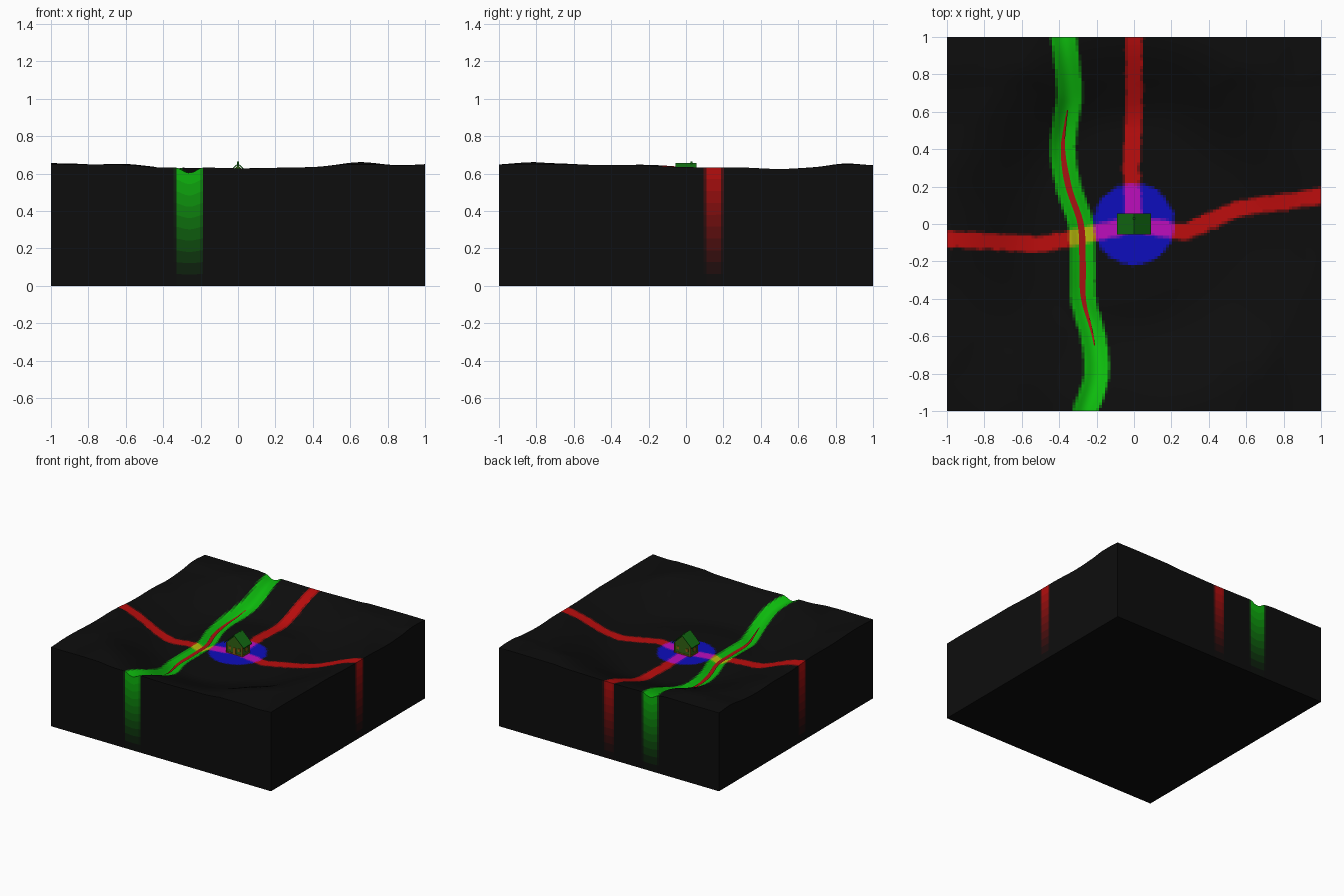
import bpy, bmesh, math
from mathutils import Vector, noise

if "Cube" in bpy.data.objects:
    bpy.data.objects.remove(bpy.data.objects["Cube"])

N = 128      # terrain cells per side
WALL = 10    # rows on the block sides
LEVELS = 5
PALETTE = {}


def mat(c):
    c = tuple(round(v, 3) for v in c)
    if c not in PALETTE:
        m = bpy.data.materials.new("paint")
        m.diffuse_color = (*c, 1)
        m.use_nodes = True
        m.node_tree.nodes["Principled BSDF"].inputs["Base Color"].default_value = m.diffuse_color
        PALETTE[c] = m
    return PALETTE[c]


def smooth(a, b, v):
    t = min(1, max(0, (v - a) / (b - a)))
    return t * t * (3 - 2 * t)


def curve(pts, v):
    # smooth interpolation through (position, value) pairs
    if v <= pts[0][0]:
        return pts[0][1]
    for i in range(len(pts) - 1):
        (a, p), (b, q) = pts[i], pts[i + 1]
        if v <= b:
            p0, q1 = pts[max(i - 1, 0)], pts[min(i + 2, len(pts) - 1)]
            m0, m1 = (q - p0[1]) / (b - p0[0]), (q1[1] - p) / (q1[0] - a)
            t, d = (v - a) / (b - a), b - a
            return ((2*t**3 - 3*t*t + 1) * p + (t**3 - 2*t*t + t) * d * m0
                    + (3*t*t - 2*t**3) * q + (t**3 - t*t) * d * m1)
    return pts[-1][1]


RIVER = [(-1, -.26), (-.85, -.21), (-.75, -.2), (-.6, -.22), (-.4, -.27), (-.2, -.275),
         (0, -.285), (.2, -.35), (.4, -.38), (.55, -.365), (.7, -.345), (1, -.375)]
RIM_X = [(-1, .66), (-.8, .65), (-.6, .652), (-.4, .635), (0, .633), (.4, .637), (.65, .66), (.85, .645), (1, .65)]
RIM_Y = [(-1, .65), (-.8, .66), (-.5, .648), (-.2, .647), (.1, .636), (.3, .634), (.5, .626), (.7, .636), (.85, .652), (1, .645)]
ROADS = [[(-1, -.08), (-.8, -.09), (-.5, -.11), (-.3, -.07), (0, 0)],
         [(0, 0), (.27, -.045), (.55, .08), (1, .15)],
         [(0, 0), (-.015, .3), (0, .6), (0, 1)]]


def river_dist(x, y):
    d = .02
    slope = (curve(RIVER, y + d) - curve(RIVER, y - d)) / (2 * d)
    return abs(x - curve(RIVER, y)) / math.sqrt(1 + slope * slope)


def road_dist(x, y):
    best = 9
    p = Vector((x, y))
    for road in ROADS:
        for a, b in zip(road, road[1:]):
            a, b = Vector(a), Vector(b)
            t = min(1, max(0, (p - a).dot(b - a) / (b - a).length_squared))
            best = min(best, (p - a - (b - a) * t).length)
    return best


def height(x, y):
    # flat basin rising to an uneven rim, with the river bed cut in
    r = math.hypot(x, y)
    s = smooth(.5, 1.05, r)
    rim = min(curve(RIM_X, x), curve(RIM_Y, y))
    bump = .012 * (noise.noise((x * 3, y * 3, 4)) - .3) * smooth(.35, .7, r) * (1 - .6 * s)
    return .492 + (rim - .492) * s + bump - .028 * (1 - smooth(.005, .075, river_dist(x, y)))


def paint(x, y, fade=1.0):
    # road in red, river in green, village ground in blue
    wob = .008 * noise.noise((x * 25, y * 25, 0))
    vals = (1 - smooth(.03, .058, road_dist(x, y) + wob),
            1 - smooth(.055, .08, river_dist(x, y)),
            1 - smooth(.205, .23, math.hypot(x, y) + wob))
    vals = [vals[0], vals[1], vals[2] * (1 - vals[1])]
    return mat([.004 + .5 * (round(v * LEVELS) / LEVELS * fade) ** 2.0 for v in vals])


def finish(name, bm, mats):
    me = bpy.data.meshes.new(name)
    bmesh.ops.recalc_face_normals(bm, faces=bm.faces)
    bm.to_mesh(me)
    bm.free()
    for m in mats:
        me.materials.append(m)
    ob = bpy.data.objects.new(name, me)
    bpy.context.collection.objects.link(ob)
    return ob


# terrain block
bm = bmesh.new()
mats = []


def face(vs, m, soft):
    f = bm.faces.new(vs)
    if m not in mats:
        mats.append(m)
    f.material_index = mats.index(m)
    f.smooth = soft


pos = [-1 + 2 * i / N for i in range(N + 1)]
top = [[bm.verts.new((x, y, height(x, y))) for x in pos] for y in pos]
for j in range(N):
    for i in range(N):
        face((top[j][i], top[j][i+1], top[j+1][i+1], top[j+1][i]),
             paint(pos[i] + 1 / N, pos[j] + 1 / N), True)

# block sides with the paint fading downwards
ring = (top[0][:-1] + [row[-1] for row in top[:-1]] + top[-1][:0:-1]
        + [row[0] for row in top[:0:-1]])
rows = [ring]
for k in range(1, WALL + 1):
    rows.append([bm.verts.new((v.co.x, v.co.y, v.co.z * (1 - k / WALL))) for v in ring])
n = len(ring)
for k in range(WALL):
    for i in range(n):
        j = (i + 1) % n
        mid = (ring[i].co + ring[j].co) / 2
        face((rows[k][i], rows[k+1][i], rows[k+1][j], rows[k][j]),
             paint(mid.x, mid.y, 1 - (k + .5) / WALL), False)
face(rows[-1], mat((.004, .004, .004)), False)
for v in ring:
    for e in v.link_edges:
        if len(e.link_faces) == 2 and e.link_faces[0].smooth != e.link_faces[1].smooth:
            e.smooth = False
finish("terrain_block", bm, mats)

# water ribbon in the river bed
bm = bmesh.new()
prev = None
for k in range(81):
    y = -.65 + 1.26 * k / 80
    x = curve(RIVER, y)
    w = .003 + .014 * min(1, min(k, 80 - k) / 22)
    z = height(x, y) + .008
    pair = [bm.verts.new((x - w, y, z)), bm.verts.new((x + w, y, z))]
    if prev:
        bm.faces.new((prev[0], prev[1], pair[1], pair[0])).smooth = True
    prev = pair
finish("water_ribbon", bm, [mat((.4, .006, .006))])

# cottage
GROUND = .488
ROOF, WALLS, TRIM = mat((.006, .15, .006)), mat((.03, .12, .006)), mat((.25, .12, .006))


def box(name, c, size, m):
    b = bmesh.new()
    bmesh.ops.create_cube(b, size=1)
    for v in b.verts:
        v.co = Vector([c[i] + v.co[i] * size[i] for i in range(3)])
    return finish(name, b, [m])


def prism(name, outline, y0, y1, m):
    b = bmesh.new()
    a = [b.verts.new((x, y0, z)) for x, z in outline]
    c = [b.verts.new((x, y1, z)) for x, z in outline]
    b.faces.new(a)
    b.faces.new(c)
    for i in range(len(a)):
        j = (i + 1) % len(a)
        b.faces.new((a[i], a[j], c[j], c[i]))
    return finish(name, b, [m])


prism("cottage_walls", [(-.072, GROUND), (.072, GROUND), (.072, .576), (0, .644), (-.072, .576)],
      -.045, .045, WALLS)
prism("cottage_roof", [(-.09, .565), (0, .65), (.09, .565), (.09, .571), (0, .656), (-.09, .571)],
      -.056, .056, ROOF)
box("foundation", (0, 0, GROUND + .006), (.152, .098, .014), TRIM)
box("chimney", (0, .03, .65), (.01, .01, .03), ROOF)
box("door", (0, -.046, .522), (.026, .006, .05), TRIM)
for s in (-1, 1):
    for y in (-.046, .046):
        box("window", (s * .042, y, .537), (.022, .005, .024), TRIM)
        box("corner_post", (s * .072, y, .53), (.008, .008, .085), TRIM)
    box("side_window", (s * .073, 0, .537), (.005, .026, .024), TRIM)
